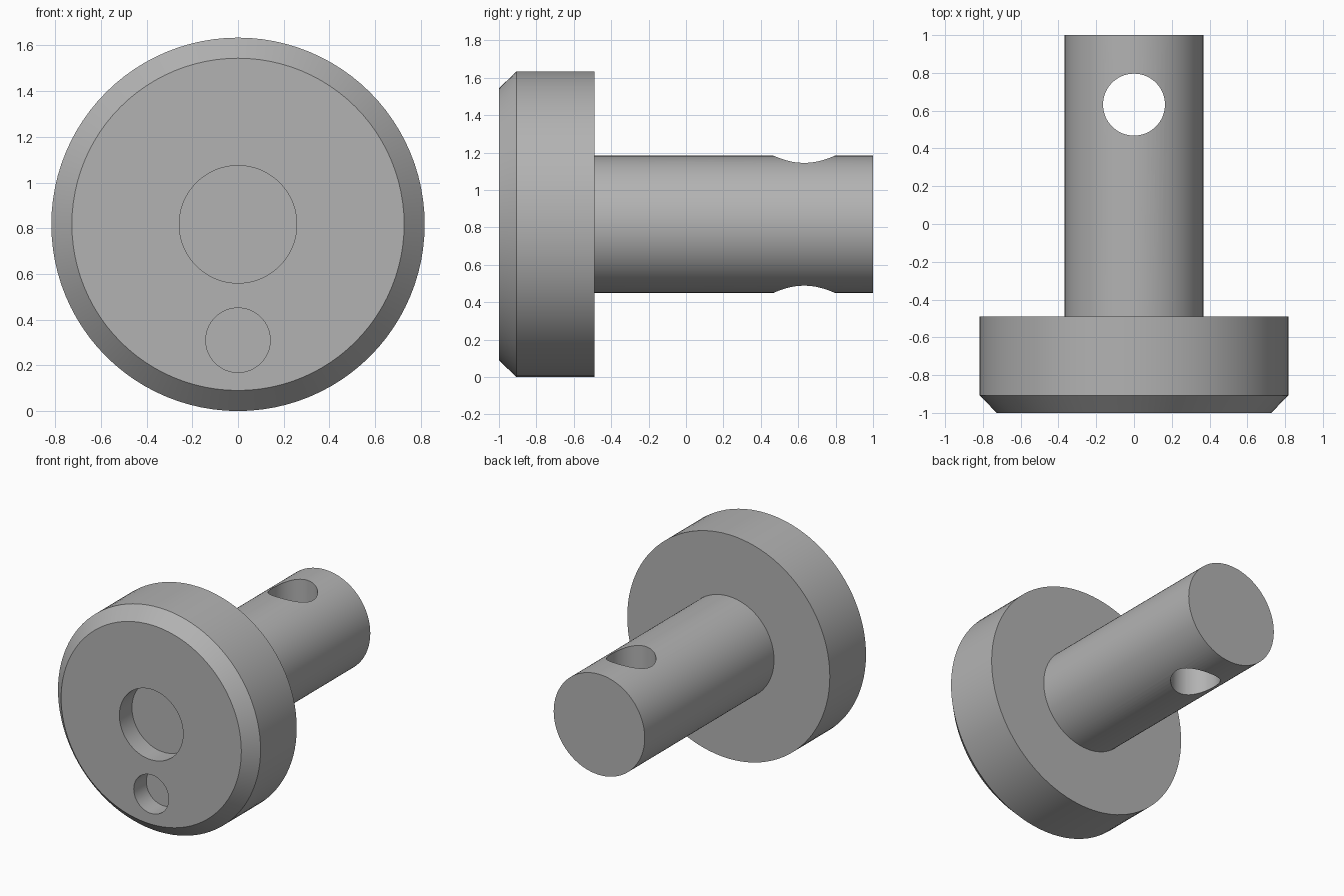
import bpy, bmesh, math
from mathutils import Matrix

cube = bpy.data.objects.get("Cube")
if cube:
    bpy.data.objects.remove(cube, do_unlink=True)

AXIS_Z = 0.817
SEGMENTS = 96

steel = bpy.data.materials.new("grey steel")
steel.use_nodes = True
colour = (0.45, 0.45, 0.45, 1)
steel.diffuse_color = colour
steel.node_tree.nodes["Principled BSDF"].inputs["Base Color"].default_value = colour


def add_object(name, bm):
    bmesh.ops.recalc_face_normals(bm, faces=bm.faces)
    mesh = bpy.data.meshes.new(name)
    bm.to_mesh(mesh)
    bm.free()
    mesh.materials.append(steel)
    obj = bpy.data.objects.new(name, mesh)
    bpy.context.collection.objects.link(obj)
    return obj


def lathe(name, profile):
    """Revolve (radius, y) points about the y axis, closing both ends with flat caps."""
    bm = bmesh.new()
    rings = []
    for r, y in profile:
        angles = [2 * math.pi * i / SEGMENTS for i in range(SEGMENTS)]
        rings.append([bm.verts.new((r * math.cos(a), y, AXIS_Z + r * math.sin(a))) for a in angles])
    for a, b in zip(rings, rings[1:]):
        for i in range(SEGMENTS):
            j = (i + 1) % SEGMENTS
            bm.faces.new((a[i], a[j], b[j], b[i]))
    bm.faces.new(rings[0])
    bm.faces.new(rings[-1])
    return add_object(name, bm)


def drill(target, name, radius, depth, centre, rotation):
    """Cut a round hole with a hidden cylinder."""
    bm = bmesh.new()
    bmesh.ops.create_cone(bm, cap_ends=True, segments=64, radius1=radius, radius2=radius,
                          depth=depth, matrix=Matrix.Translation(centre) @ rotation)
    cutter = add_object(name, bm)
    cutter.hide_render = True
    mod = target.modifiers.new(name, 'BOOLEAN')
    mod.operation = 'DIFFERENCE'
    mod.solver = 'EXACT'
    mod.object = cutter
    bpy.context.view_layer.objects.active = target
    bpy.ops.object.modifier_apply(modifier=name)
    bpy.data.objects.remove(cutter, do_unlink=True)


# Chamfered head with a central recess, and the shaft behind it
pin = lathe("headed_pin", [
    (0.257, -0.855), (0.257, -1.0), (0.727, -1.0), (0.817, -0.907),
    (0.817, -0.49), (0.367, -0.49), (0.367, 1.0)])

# Small blind hole in the head, and the cross hole through the shaft
drill(pin, "head_hole", 0.141, 0.29, (0, -1.0, 0.31), Matrix.Rotation(math.pi / 2, 4, 'X'))
drill(pin, "cross_hole", 0.164, 1.2, (0, 0.632, AXIS_Z), Matrix.Identity(4))

# Smooth walls, sharp rims
bpy.ops.object.select_all(action='DESELECT')
pin.select_set(True)
bpy.context.view_layer.objects.active = pin
bpy.ops.object.shade_smooth_by_angle(angle=math.radians(30))
